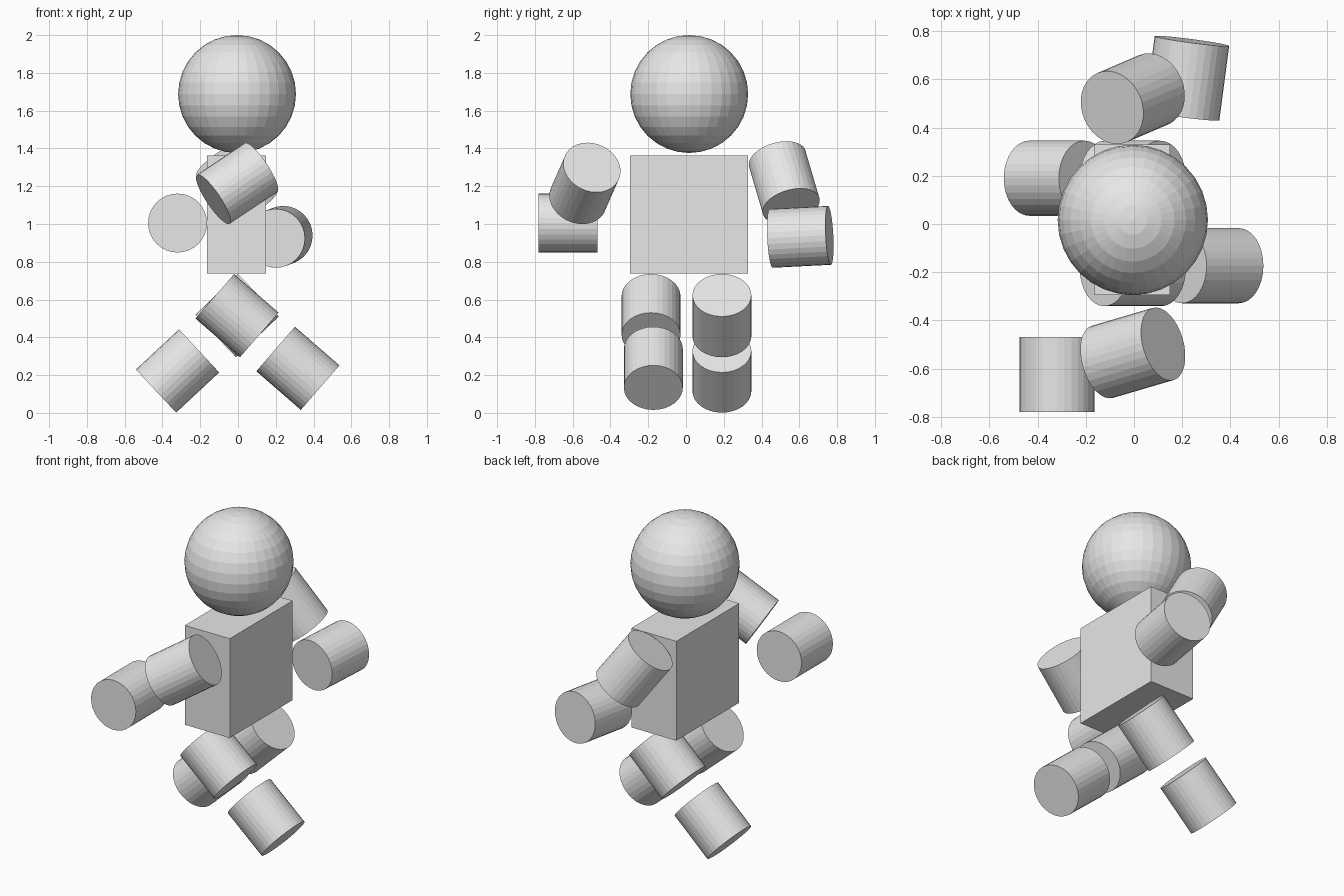
import bpy
from mathutils import Vector

# Clear the default object
if "Cube" in bpy.data.objects:
    bpy.data.objects.remove(bpy.data.objects["Cube"], do_unlink=True)

# Single grey material
grey = bpy.data.materials.new("plain grey")
grey.use_nodes = True
grey.diffuse_color = (0.8, 0.8, 0.8, 1)
grey.node_tree.nodes["Principled BSDF"].inputs["Base Color"].default_value = (0.8, 0.8, 0.8, 1)

R = 0.156  # limb radius and half length


def finish(name):
    ob = bpy.context.object
    ob.name = ob.data.name = name
    ob.data.materials.append(grey)
    return ob


def limb(name, centre, axis):
    """Short flat-shaded cylinder aimed along an axis."""
    bpy.ops.mesh.primitive_cylinder_add(vertices=32, radius=R, depth=2 * R, location=centre)
    ob = finish(name)
    ob.rotation_euler = Vector(axis).to_track_quat('Z', 'Y').to_euler()


# Head
bpy.ops.mesh.primitive_uv_sphere_add(segments=32, ring_count=16, radius=0.312,
                                     location=(-0.005, 0.017, 1.688))
finish("head")

# Torso
bpy.ops.mesh.primitive_cube_add(size=1, location=(-0.007, 0.017, 1.05))
finish("torso").scale = (0.313, 0.625, 0.625)

# Arms
limb("front_upper_arm", (-0.005, -0.535, 1.215), (0.807, 0.237, 0.54))
limb("front_forearm", (-0.32, -0.625, 1.005), (0, 1, 0))
limb("back_upper_arm", (-0.005, 0.52, 1.22), (0.55, 0.235, -0.80))
limb("back_forearm", (0.22, 0.605, 0.932), (0.13, 0.99, 0.05))

# Legs
limb("front_thigh", (-0.005, -0.185, 0.515), (0.755, 0, -0.655))
limb("front_shin", (0.317, -0.173, 0.236), (0.755, 0, -0.655))
limb("back_thigh", (-0.005, 0.19, 0.515), (0.72, 0, 0.69))
limb("back_shin", (-0.32, 0.19, 0.222), (0.73, 0, 0.68))
